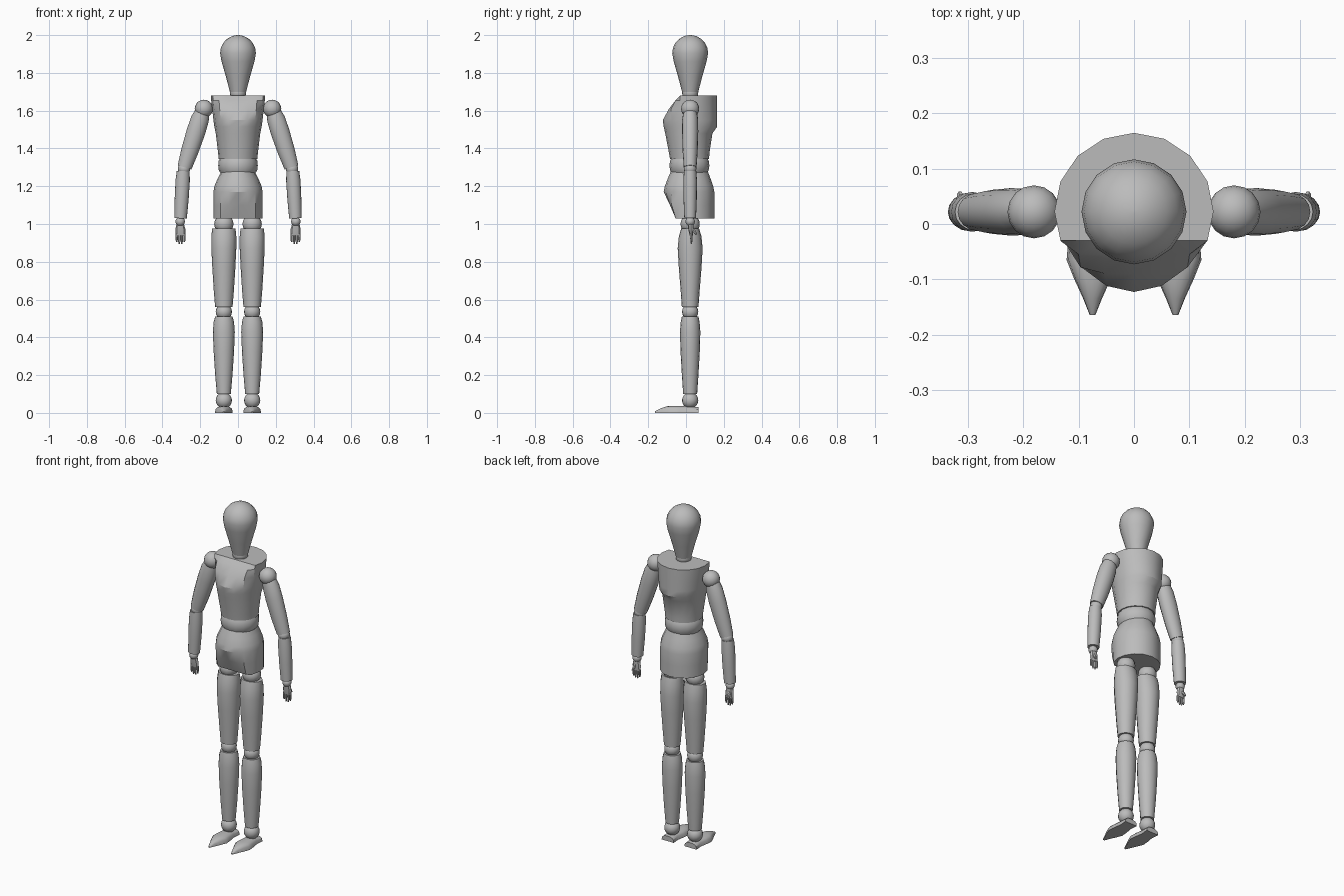
import bpy, bmesh
from math import sin, cos, pi, radians
from mathutils import Vector

if "Cube" in bpy.data.objects:
    bpy.data.objects.remove(bpy.data.objects["Cube"])

grey = bpy.data.materials.new("plain grey")
grey.use_nodes = True
grey.diffuse_color = (0.5, 0.5, 0.5, 1)
grey.node_tree.nodes["Principled BSDF"].inputs["Base Color"].default_value = grey.diffuse_color
MID = 0.022  # depth of the body's centre line


def finish(name, bm, angle=35):
    bmesh.ops.recalc_face_normals(bm, faces=bm.faces[:])
    mesh = bpy.data.meshes.new(name)
    bm.to_mesh(mesh)
    bm.free()
    mesh.materials.append(grey)
    ob = bpy.data.objects.new(name, mesh)
    bpy.context.collection.objects.link(ob)
    bpy.ops.object.select_all(action='DESELECT')
    ob.select_set(True)
    bpy.context.view_layer.objects.active = ob
    bpy.ops.object.shade_smooth_by_angle(angle=radians(angle))
    return ob


def skin(bm, rings):
    """Join neighbouring rings of points with quads and cap both ends."""
    loops = [[bm.verts.new(p) for p in ring] for ring in rings]
    n = len(loops[0])
    for a, b in zip(loops, loops[1:]):
        for i in range(n):
            j = (i + 1) % n
            bm.faces.new((a[i], a[j], b[j], b[i]))
    bm.faces.new(loops[0])
    bm.faces.new(loops[-1])


def body(name, profile, n=16, angle=35):
    """Upright form; profile rows: height, half width, front y, back y, flat front limit."""
    bm = bmesh.new()
    rings = []
    for z, rx, front, back, limit in profile:
        cy, ry = (front + back) / 2, (back - front) / 2
        rings.append([(rx * cos(2 * pi * i / n), max(cy + ry * sin(2 * pi * i / n), limit), z)
                      for i in range(n)])
    skin(bm, rings)
    return finish(name, bm, angle)


def limb(name, start, end, profile, n=16):
    """Tapered segment; profile rows: fraction along, half width, half depth."""
    a, b = Vector(start), Vector(end)
    d = (b - a).normalized()
    side = Vector((0, 1, 0)).cross(d).normalized()
    deep = d.cross(side)
    bm = bmesh.new()
    skin(bm, [[a.lerp(b, t) + side * rx * cos(2 * pi * i / n) + deep * ry * sin(2 * pi * i / n)
               for i in range(n)] for t, rx, ry in profile])
    return finish(name, bm)


def ball(name, centre, r, scale=(1, 1, 1)):
    bm = bmesh.new()
    bmesh.ops.create_uvsphere(bm, u_segments=16, v_segments=10, radius=r)
    bmesh.ops.scale(bm, vec=scale, verts=bm.verts[:])
    bmesh.ops.translate(bm, vec=centre, verts=bm.verts[:])
    return finish(name, bm, 60)


# Head: half dome over a tapering cone
dome = [(1.905 + 0.095 * sin(a), 0.095 * cos(a)) for a in (0, 0.3, 0.6, 0.9, 1.2, 1.4, 1.55)]
head = [(1.7, 0.043), (1.78, 0.064), (1.86, 0.087)] + dome
body("head", [(z, r, MID - r, MID + r, -1) for z, r in head])
ball("neck", (0, MID, 1.695), 0.043)

# Trunk
body("chest", [
    (1.345, 0.103, -0.085, 0.122, -1),
    (1.375, 0.105, -0.09, 0.124, -1),
    (1.48, 0.118, -0.11, 0.14, -1),
    (1.515, 0.125, -0.118, 0.165, -1),
    (1.55, 0.13, -0.123, 0.165, -1),
    (1.61, 0.137, -0.12, 0.165, -0.09),
    (1.655, 0.142, -0.12, 0.165, -0.055),
    (1.68, 0.144, -0.12, 0.165, -0.03)], angle=30)
body("waist", [
    (1.265, 0.09, -0.075, 0.11, -1),
    (1.285, 0.102, -0.084, 0.12, -1),
    (1.31, 0.105, -0.088, 0.124, -1),
    (1.335, 0.102, -0.084, 0.12, -1),
    (1.355, 0.09, -0.075, 0.11, -1)])
body("pelvis", [
    (1.03, 0.13, -0.11, 0.15, -0.055),
    (1.1, 0.13, -0.115, 0.15, -0.085),
    (1.17, 0.13, -0.118, 0.15, -1),
    (1.2, 0.125, -0.112, 0.144, -1),
    (1.24, 0.108, -0.097, 0.13, -1),
    (1.28, 0.088, -0.08, 0.115, -1)], angle=30)

for s, side in ((1, "left"), (-1, "right")):
    x = 0.075 * s

    # Leg
    ball(side + "_hip", (x, MID, 1.0), 0.051)
    limb(side + "_thigh", (x, MID, 0.56), (x, MID, 0.975), [
        (0, 0.046, 0.044), (0.2, 0.053, 0.05), (0.5, 0.061, 0.06),
        (0.75, 0.066, 0.066), (0.9, 0.066, 0.06), (1, 0.062, 0.048)])
    ball(side + "_knee", (x, MID, 0.535), 0.043)
    limb(side + "_shin", (x, MID, 0.1), (x, MID, 0.51), [
        (0, 0.037, 0.037), (0.25, 0.046, 0.044), (0.55, 0.054, 0.051),
        (0.8, 0.058, 0.054), (0.93, 0.054, 0.05), (1, 0.046, 0.044)])
    ball(side + "_ankle", (x, MID, 0.066), 0.043)

    # Foot: arched slices running from heel to pointed toe
    bm = bmesh.new()
    slices = []
    for y, w, h in ((0.065, 0.04, 0.03), (0.02, 0.036, 0.037), (-0.03, 0.044, 0.037),
                    (-0.065, 0.047, 0.037), (-0.1, 0.033, 0.035),
                    (-0.135, 0.017, 0.024), (-0.165, 0.005, 0.008)):
        slices.append([(x + w * cos(pi * i / 8), y, h * sin(pi * i / 8) ** 0.6 if 0 < i < 8 else 0)
                       for i in range(9)])
    skin(bm, slices)
    finish(side + "_foot", bm)

    # Arm
    ball(side + "_shoulder", (0.181 * s, MID, 1.61), 0.048)
    limb(side + "_upper_arm", (0.283 * s, MID, 1.3), (0.19 * s, MID, 1.59), [
        (0, 0.038, 0.034), (0.3, 0.046, 0.04), (0.65, 0.05, 0.043),
        (0.88, 0.048, 0.042), (1, 0.04, 0.036)])
    ball(side + "_elbow", (0.286 * s, MID, 1.292), 0.033)
    limb(side + "_forearm", (0.304 * s, MID, 1.03), (0.29 * s, MID, 1.28), [
        (0, 0.033, 0.031), (0.4, 0.037, 0.035), (0.8, 0.038, 0.036), (1, 0.034, 0.033)])
    ball(side + "_wrist", (0.306 * s, MID, 1.013), 0.025)

    # Hand
    limb(side + "_palm", (0.304 * s, 0.028, 0.94), (0.306 * s, 0.025, 1.0), [
        (0, 0.025, 0.008), (0.5, 0.027, 0.014), (1, 0.02, 0.016)], 8)
    for k in range(4):
        fx = 0.284 + 0.0135 * k
        tip = 0.895 + (0.01 if k in (0, 3) else 0)
        limb(f"{side}_finger_{k + 1}", (fx * s, 0.028, tip), (fx * s, 0.028, 0.948),
             [(0, 0.003, 0.003), (0.2, 0.0055, 0.006), (1, 0.006, 0.007)], 6)
    limb(side + "_thumb", (0.315 * s, 0.055, 0.945), (0.308 * s, 0.028, 0.985),
         [(0, 0.005, 0.005), (0.4, 0.008, 0.008), (1, 0.008, 0.008)], 6)
